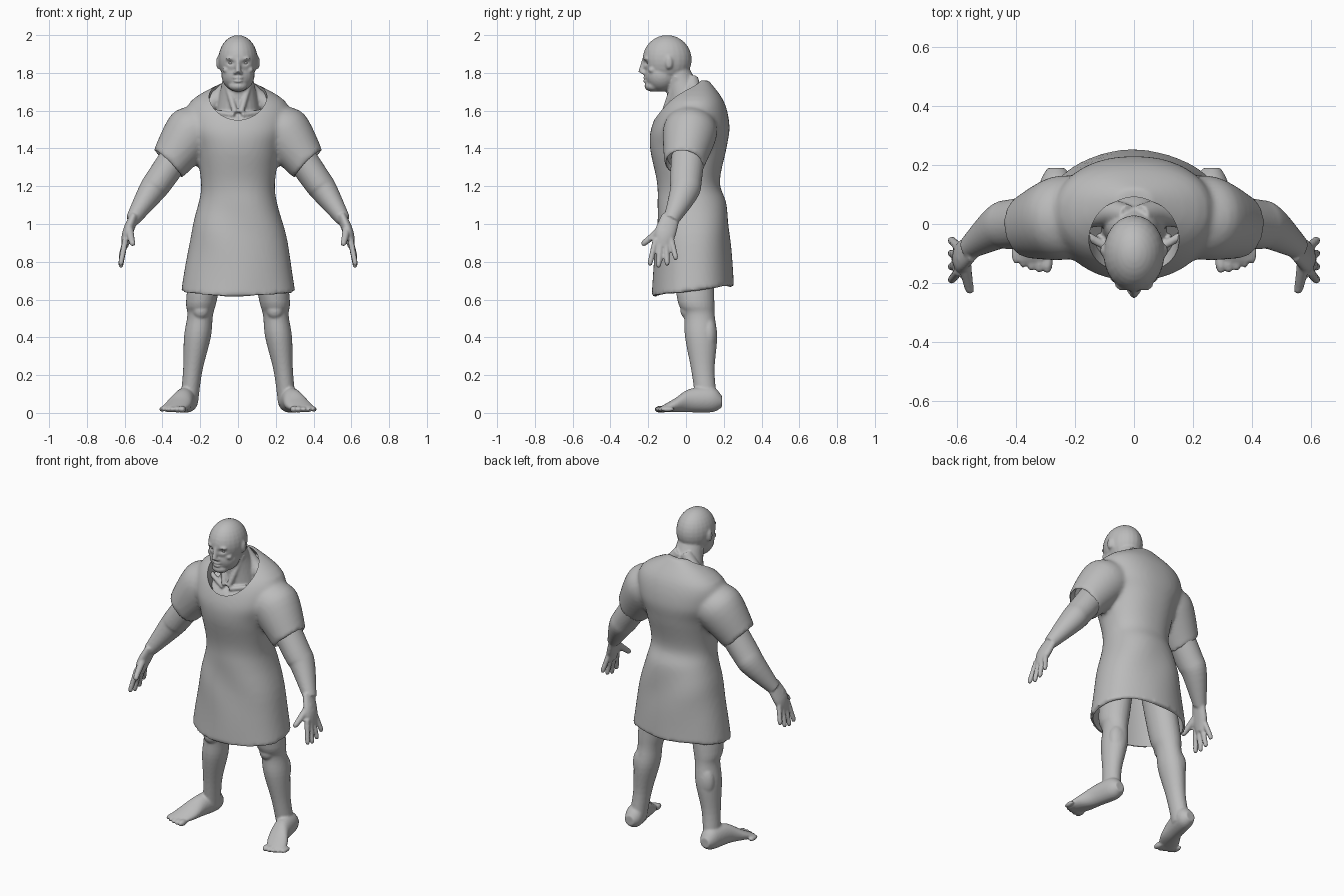
import bpy, bmesh, math
from mathutils import Vector, Matrix

if "Cube" in bpy.data.objects:
    bpy.data.objects.remove(bpy.data.objects["Cube"])

grey = (0.5, 0.5, 0.5, 1)
clay = bpy.data.materials.new("clay_grey")
clay.use_nodes = True
clay.diffuse_color = grey
clay.node_tree.nodes["Principled BSDF"].inputs["Base Color"].default_value = grey


def smooth_rows(rows, steps):
    """Resample rows of numbers along a smooth curve."""
    last = len(rows) - 1
    result = []
    for index in range(last):
        start, end = rows[index], rows[index + 1]
        before, after = rows[max(index - 1, 0)], rows[min(index + 2, last)]
        for step in range(steps):
            t = step / steps
            blend = t * t * (3 - 2 * t)
            leave, arrive = t * (1 - t) ** 2 / 2, t * t * (t - 1) / 2
            result.append([a + (b - a) * blend + (b - p) * leave + (n - a) * arrive
                           for p, a, b, n in zip(before, start, end, after)])
    return result + [list(rows[last])]


def loft(mesh, rows, axis=None, side=1, flat=1, segments=28, power=1):
    """Closed tube through rows of x, y, z, half width and, if given, half depth."""
    rows = smooth_rows(rows, 5)
    points = [Vector((row[0] * side, row[1], row[2])) for row in rows]
    rings = []
    for index, (point, row) in enumerate(zip(points, rows)):
        ahead, behind = points[min(index + 1, len(points) - 1)], points[max(index - 1, 0)]
        along = (Vector(axis) if axis else ahead - behind).normalized()
        across = (Vector((1, 0, 0)) - along * along.x).normalized()
        depth = along.cross(across) * (row[4] if len(row) > 4 else row[3] * flat)
        ring = []
        for k in range(segments):
            angle = math.tau * k / segments
            c, s = (math.copysign(abs(f(angle)) ** power, f(angle)) for f in (math.cos, math.sin))
            ring.append(mesh.verts.new(point + across * row[3] * c + depth * s))
        rings.append(ring)
    for lower, upper in zip(rings, rings[1:]):
        for k in range(segments):
            mesh.faces.new((lower[k - 1], lower[k], upper[k], upper[k - 1]))
    mesh.faces.new(rings[0])
    mesh.faces.new(rings[-1])


def ball(mesh, centre, radii, side=1):
    x, y, z = centre
    place = Matrix.Translation((x * side, y, z)) @ Matrix.Diagonal((*radii, 1))
    bmesh.ops.create_uvsphere(mesh, u_segments=24, v_segments=16, radius=1, matrix=place)


def make_object(name, mesh):
    bmesh.ops.recalc_face_normals(mesh, faces=mesh.faces[:])
    data = bpy.data.meshes.new(name)
    mesh.to_mesh(data)
    mesh.free()
    thing = bpy.data.objects.new(name, data)
    bpy.context.scene.collection.objects.link(thing)
    return thing


def apply_modifiers(thing):
    graph = bpy.context.evaluated_depsgraph_get()
    thing.data = bpy.data.meshes.new_from_object(thing.evaluated_get(graph), depsgraph=graph)
    thing.modifiers.clear()


def fuse(thing, voxel, rounds):
    """Merge overlapping closed pieces into one soft skin."""
    remesh = thing.modifiers.new("fuse", 'REMESH')
    remesh.mode, remesh.voxel_size = 'VOXEL', voxel
    soften = thing.modifiers.new("soften", 'SMOOTH')
    soften.iterations = rounds
    apply_modifiers(thing)


def finish(thing, angle):
    thing.data.materials.clear()
    thing.data.materials.append(clay)
    thing.data.shade_smooth()
    thing.data.set_sharp_from_angle(angle=math.radians(angle))


def bump(*offsets):
    """Soft falloff from (distance, reach) pairs."""
    return math.exp(-sum((distance / reach) ** 2 for distance, reach in offsets))


up, forward = (0, 0, 1), (0, -1, 0)
body = bmesh.new()

# skull, jaw, chin
ball(body, (0, -.1, 1.87), (.104, .13, .13))
ball(body, (0, -.13, 1.79), (.088, .09, .09))
ball(body, (0, -.175, 1.73), (.05, .045, .03))
# nose and lips
loft(body, [(0, -.22, 1.87, .011), (0, -.235, 1.8, .016)], flat=1.2)
for height, width in ((1.773, .027), (1.757, .024)):
    ball(body, (0, -.215, height), (width, .014, .008))
# neck, upper chest, hips
loft(body, [(0, .02, 1.56, .12), (0, 0, 1.68, .1), (0, -.03, 1.76, .083), (0, -.06, 1.83, .075)], axis=up)
ball(body, (0, 0, 1.5), (.2, .15, .1))
ball(body, (0, .04, 1), (.17, .12, .1))

for side in (1, -1):
    # brow, cheek, nostril, ear
    ball(body, (.036, -.21, 1.877), (.03, .016, .008), side)
    ball(body, (.058, -.18, 1.815), (.026, .02, .016), side)
    ball(body, (.014, -.225, 1.8), (.01, .014, .009), side)
    ball(body, (.104, -.09, 1.855), (.011, .02, .036), side)
    # neck muscle, shoulder slope, collar bone
    loft(body, [(.07, -.05, 1.78, .016), (.015, -.115, 1.59, .016)], side=side)
    loft(body, [(.02, .03, 1.77, .035), (.09, .04, 1.68, .045), (.2, .03, 1.6, .05)], side=side)
    loft(body, [(.02, -.118, 1.575, .013), (.16, -.04, 1.6, .015)], side=side)
    # arm, elbow, palm
    loft(body, [(.25, .02, 1.47, .083), (.41, 0, 1.24, .077), (.46, -.01, 1.17, .07), (.56, -.08, 1.02, .037)],
         side=side, flat=1.1)
    ball(body, (.435, .03, 1.19), (.04, .035, .045), side)
    loft(body, [(.55, -.08, 1.04, .024), (.585, -.11, .95, .028), (.6, -.12, .88, .018)], side=side, flat=2)
    # fingers fan out from the palm
    for finger in range(4):
        knuckle, tip = .027 * finger - .16, .045 * finger - .19
        low = .785 + .01 * (finger - 1) ** 2
        loft(body, [(.595, knuckle, .92, .016), (.62, tip, low, .014)], side=side, segments=14)
        ball(body, (.62, tip, low), (.013, .013, .018), side)
    loft(body, [(.58, -.11, .99, .024), (.56, -.22, .9, .016)], side=side, segments=14)
    ball(body, (.558, -.222, .898), (.015, .016, .016), side)
    # leg, knee, calf
    loft(body, [(.13, .03, 1, .09), (.19, .05, .62, .083), (.2, .07, .52, .068), (.215, .08, .4, .071),
                (.24, .09, .22, .051), (.26, .11, .05, .048)], axis=up, side=side, flat=1.2)
    ball(body, (.196, .01, .545), (.045, .04, .05), side)
    ball(body, (.22, .12, .41), (.06, .045, .1), side)
    # foot with depth per row, then toes
    loft(body, [(.264, .19, .06, .03, .03), (.265, .14, .07, .055, .066), (.29, .02, .065, .056, .062),
                (.32, -.06, .04, .068, .036), (.35, -.13, .02, .06, .016)], axis=forward, side=side)
    for toe in range(5):
        size = .019 - .0015 * toe
        ball(body, (.295 + .027 * toe, .002 * toe ** 2 - .13, .019), (size, .038, size), side)

body = make_object("body", body)
fuse(body, .007, 2)

# eye sockets and mouth line pressed into the face
for vertex in body.data.vertices:
    x, y, z = vertex.co
    if y < -.13 and z > 1.7:
        socket = bump((abs(x) - .038, .018), (z - 1.853, .011))
        mouth = bump((x, .026), (z - 1.765, .005))
        vertex.co.y += .015 * socket + .006 * mouth
finish(body, 180)

eyes = bmesh.new()
for side in (1, -1):
    ball(eyes, (.038, -.196, 1.852), (.015, .013, .0075), side)
finish(make_object("eyes", eyes), 180)

# tunic outline: height, half width, front, back
outline = [(.64, .3, -.178, .25), (.9, .26, -.16, .235), (1.1, .21, -.15, .215), (1.22, .197, -.152, .178),
           (1.4, .225, -.19, .214), (1.52, .27, -.18, .23), (1.65, .25, -.11, .2), (1.76, .06, .02, .12)]


def tunic_shape(mesh, profile, inset):
    """Loft the tunic and tilt its hem so the front hangs lower."""
    rows = [(0, (front + back) / 2, height, width - inset, (back - front) / 2 - inset)
            for height, width, front, back in profile]
    loft(mesh, rows, axis=up, segments=64, power=.9)
    for vertex in mesh.verts:
        vertex.co.z += vertex.co.y * max(0, .9 - vertex.co.z) / 2


def sleeve(mesh, rows):
    for side in (1, -1):
        loft(mesh, rows, axis=(side * .7, -.1, -.7), side=side, segments=40)


tunic = bmesh.new()
tunic_shape(tunic, outline, 0)
sleeve(tunic, [(.14, .03, 1.54, .125), (.25, .02, 1.48, .143), (.37, -.01, 1.32, .106)])
tunic = make_object("tunic", tunic)
fuse(tunic, .013, 4)

# soft hanging folds
for vertex in tunic.data.vertices:
    x, y, z = vertex.co
    sway = max(0, min(1, (1.35 - z) / .4))
    vertex.co += vertex.normal * .004 * sway * math.sin(17 * x + 5 * z + 2 * math.sin(6 * z))

# skirt hollow, sleeve openings, neckline
cutter = bmesh.new()
hem = (.56, *outline[0][1:])
tunic_shape(cutter, [hem] + outline[:3], .017)
sleeve(cutter, [(.34, -.005, 1.35, .095), (.42, -.02, 1.27, .098)])
tilt = Vector((0, -.63, .78))
collar = Vector((0, -.03, 1.645))
loft(cutter, [(*(collar + tilt * reach), .153, .167) for reach in (-.05, .25)], axis=tilt, segments=56)
cutter = make_object("tunic_cutter", cutter)
cutter.hide_render = True

openings = tunic.modifiers.new("openings", 'BOOLEAN')
openings.operation, openings.solver, openings.object = 'DIFFERENCE', 'EXACT', cutter
apply_modifiers(tunic)
bpy.data.objects.remove(cutter)
finish(tunic, 50)
